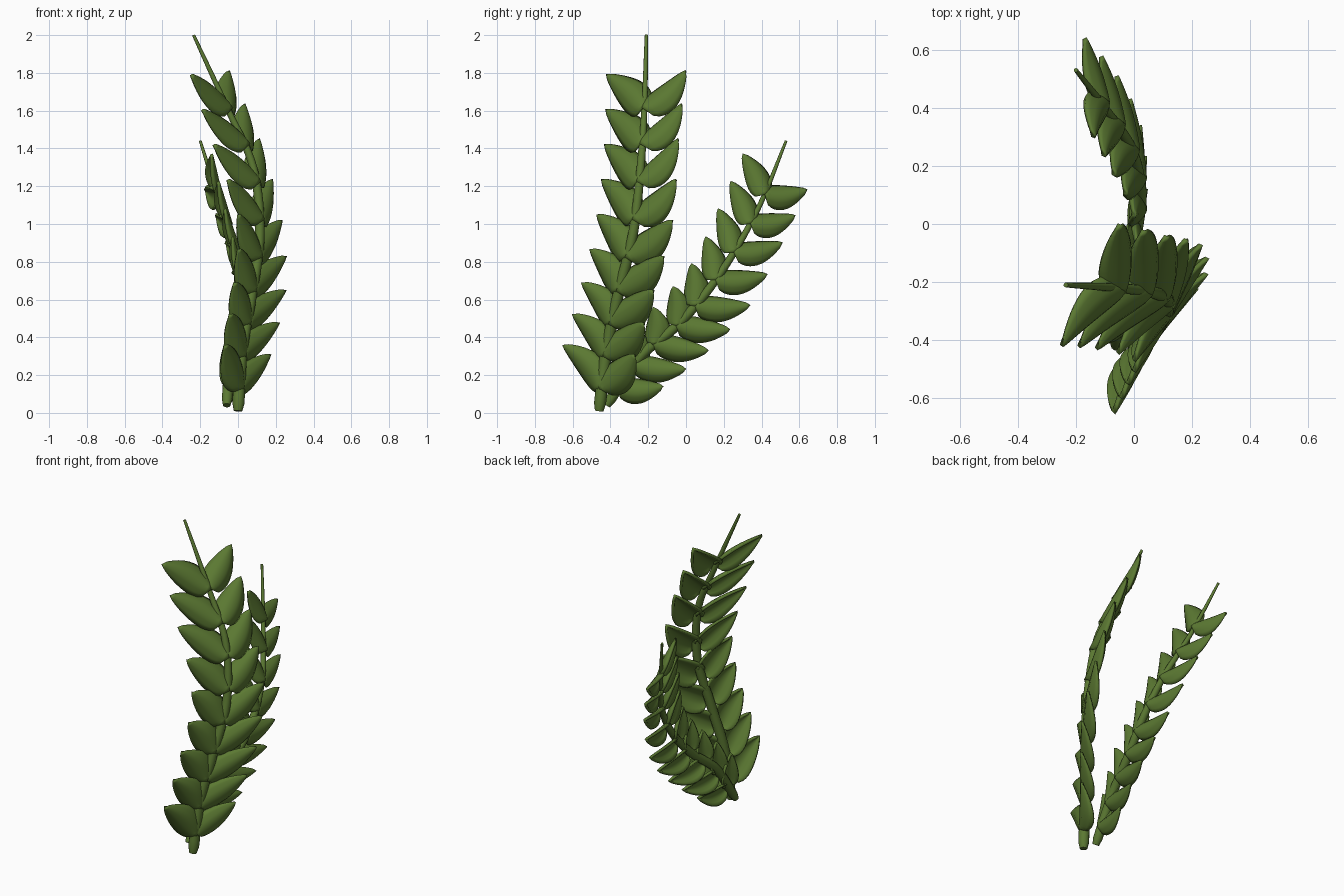
import bpy, bmesh, math
from mathutils import Vector

cube = bpy.data.objects.get("Cube")
if cube:
    bpy.data.objects.remove(cube)

GREEN = (0.105, 0.19, 0.032, 1)
green = bpy.data.materials.new("leaf_green")
green.use_nodes = True
green.diffuse_color = GREEN
green.node_tree.nodes["Principled BSDF"].inputs["Base Color"].default_value = GREEN


def along(points, t):
    """Smooth curve through evenly spaced control points, t from 0 to 1."""
    p = [Vector(q) for q in points]
    p = [2 * p[0] - p[1]] + p + [2 * p[-1] - p[-2]]
    f = t * (len(points) - 1)
    i = min(int(f), len(points) - 2)
    u = f - i
    a, b, c, d = p[i:i + 4]
    return 0.5 * (2 * b + (c - a) * u + (2 * a - 5 * b + 4 * c - d) * u ** 2
                  + (3 * b - a - 3 * c + d) * u ** 3)


def add_object(name, bm):
    """Turn a bmesh into a smooth green object."""
    bmesh.ops.recalc_face_normals(bm, faces=bm.faces)
    mesh = bpy.data.meshes.new(name)
    bm.to_mesh(mesh)
    bm.free()
    mesh.materials.append(green)
    obj = bpy.data.objects.new(name, mesh)
    bpy.context.collection.objects.link(obj)
    bpy.ops.object.select_all(action="DESELECT")
    obj.select_set(True)
    bpy.context.view_layer.objects.active = obj
    bpy.ops.object.shade_smooth_by_angle(angle=math.radians(40))
    return obj


def make_stem(name, samples, thick):
    """Tapering round tube with a rounded foot."""
    bm = bmesh.new()
    sides, rings = 12, []
    last = len(samples) - 1
    for i, p in enumerate(samples):
        d = (samples[min(i + 1, last)] - samples[max(i - 1, 0)]).normalized()
        side = d.cross(Vector((0, 1, 0))).normalized()
        up = d.cross(side)
        r = thick * (1 - 0.74 * (i / last) ** 2) * (0.7 if i == 0 else 1)
        rings.append([bm.verts.new(p + r * (side * math.cos(a) + up * math.sin(a)))
                      for a in (math.tau * k / sides for k in range(sides))])
    for lo, hi in zip(rings, rings[1:]):
        for k in range(sides):
            n = (k + 1) % sides
            bm.faces.new((lo[k], lo[n], hi[n], hi[k]))
    bm.faces.new(rings[0])
    bm.faces.new(rings[-1])
    add_object(name, bm)


def make_leaf(name, base, tip, normal, half_width):
    """Deeply domed leaf with a hooked tip and a grooved midrib."""
    axis = tip - base
    side = normal.cross(axis).normalized()
    nt, ns = 14, 4
    bm = bmesh.new()
    rows = []
    for i in range(nt + 1):
        t = i / nt
        w = half_width * t ** 0.46 * (1 - t) ** 0.92 / 0.42
        bow = math.sin(math.pi * t)
        mid = base + axis * t - side * 0.018 * bow + normal * 0.004 * bow
        row = []
        for j in range(-ns, ns + 1):
            s = j / ns
            dome = -0.68 * w * abs(s) ** 1.8 - (0.06 * w if j == 0 else 0)
            row.append(bm.verts.new(mid + side * w * s + normal * dome))
        rows.append(row)
    for lo, hi in zip(rows, rows[1:]):
        for j in range(2 * ns):
            bm.faces.new((lo[j], hi[j], hi[j + 1], lo[j + 1]))
    bmesh.ops.remove_doubles(bm, verts=bm.verts, dist=0.0005)
    shell = add_object(name, bm).modifiers.new("thickness", "SOLIDIFY")
    shell.thickness = 0.016
    shell.offset = 0


def make_branch(name, path, heights, outer, inner, thick, half_width, pairs=9):
    steps = 48
    make_stem(name + "_stem", [along(path, i / steps) for i in range(steps + 1)], thick)
    for k in range(pairs):
        t = k / (pairs - 1)
        z = along([(0, 0, h) for h in heights], t).z
        foot = min((along(path, i / 400) for i in range(401)), key=lambda p: abs(p.z - z))
        tips = along(outer, t), along(inner, t)
        normal = (tips[0] - foot).cross(tips[1] - foot).normalized()
        base = foot + normal * thick * 0.75
        for label, tip in zip(("back", "front"), tips):
            # Leaf faces the way the pair does, square to its own axis
            axis = (tip - base).normalized()
            facing = (normal - axis * normal.dot(axis)).normalized()
            make_leaf(f"{name}_{label}_leaf_{k + 1}", base, tip, facing, half_width)


# Tall branch
make_branch(
    "tall_branch",
    [(0, -.46, .01), (.02, -.42, .33), (.07, -.36, .62), (.115, -.28, .95),
     (.08, -.24, 1.3), (-.06, -.22, 1.62), (-.235, -.21, 2)],
    [.13, .475, .825, 1.215, 1.605],
    [(.17, -.27, .31), (.25, -.17, .65), (.23, -.07, 1.02), (.11, -.04, 1.45), (-.05, 0, 1.81)],
    [(-.07, -.65, .36), (-.02, -.55, .69), (0, -.47, 1.05), (-.13, -.43, 1.42), (-.25, -.42, 1.79)],
    0.032, 0.084)

# Short leaning branch
make_branch(
    "short_branch",
    [(-.06, -.42, .04), (-.04, -.25, .29), (0, -.05, .46), (.02, .11, .64),
     (-.01, .26, .86), (-.1, .4, 1.12), (-.2, .53, 1.44)],
    [.13, .365, .565, .845, 1.15],
    [(0, -.12, .14), (.04, .12, .33), (.02, .34, .57), (-.06, .51, .9), (-.17, .64, 1.18)],
    [(-.07, -.36, .36), (0, -.17, .56), (0, .03, .79), (-.07, .17, 1.08), (-.14, .3, 1.37)],
    0.028, 0.064)
